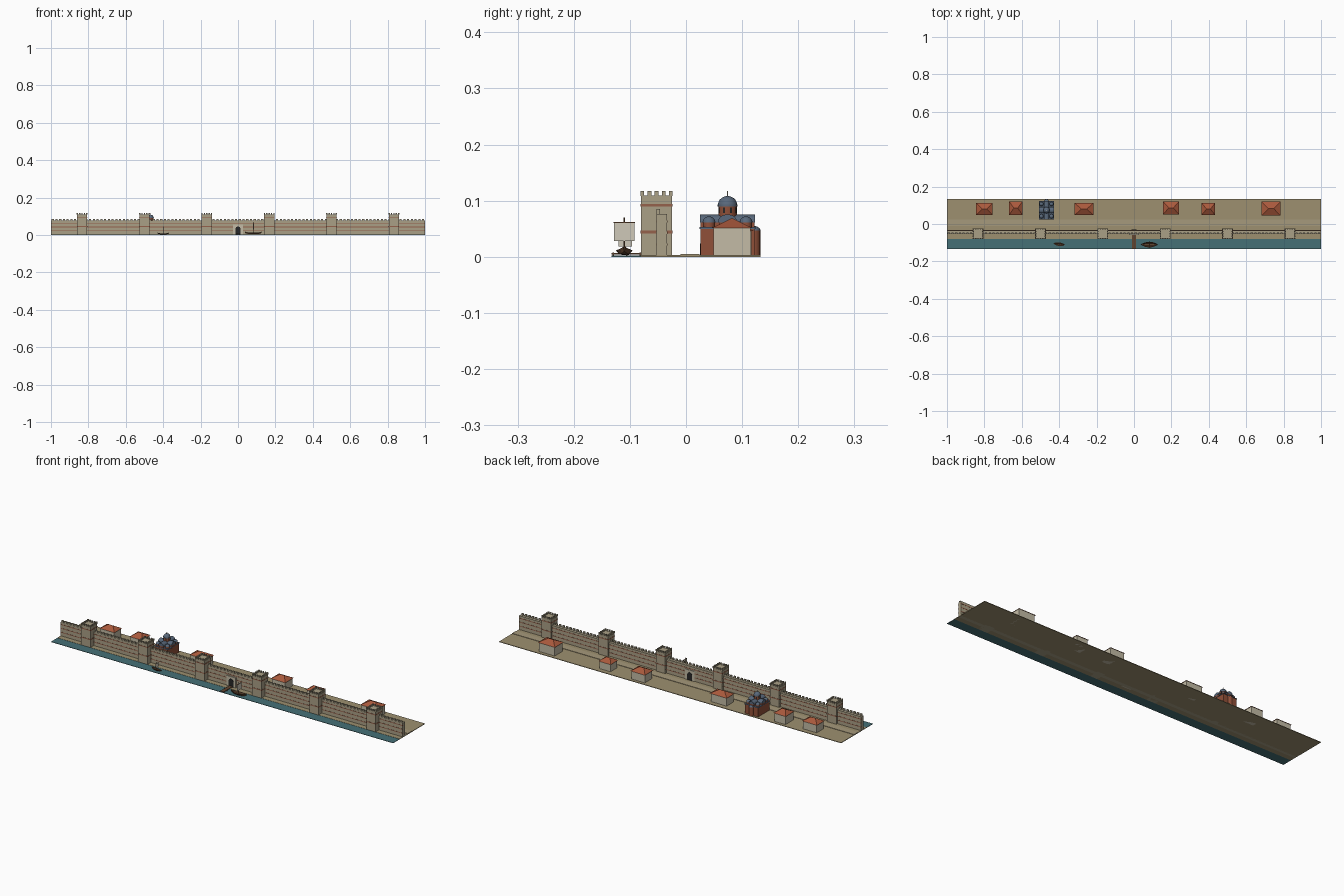
import bpy, bmesh, math
from mathutils import Matrix

if "Cube" in bpy.data.objects:
    bpy.data.objects.remove(bpy.data.objects["Cube"])


def mat(name, r, g, b):
    m = bpy.data.materials.new(name)
    m.diffuse_color = (r, g, b, 1)
    m.use_nodes = True
    m.node_tree.nodes["Principled BSDF"].inputs["Base Color"].default_value = m.diffuse_color
    return m


STONE = mat("stone", .40, .35, .24)
PALE = mat("pale_stone", .55, .50, .38)
BAND = mat("brick_band", .30, .12, .07)
BRICK = mat("brick", .28, .08, .04)
TILE = mat("roof_tile", .40, .10, .045)
LEAD = mat("lead_roof", .10, .14, .20)
EARTH = mat("earth", .34, .28, .16)
ROAD = mat("road", .38, .32, .20)
SEA = mat("sea", .06, .16, .18)
WOOD = mat("wood", .12, .06, .03)
CLOTH = mat("sailcloth", .62, .58, .48)
DARK = mat("dark_opening", .02, .02, .02)


def finish(name, bm, m, smooth=False):
    bmesh.ops.recalc_face_normals(bm, faces=bm.faces)
    me = bpy.data.meshes.new(name)
    bm.to_mesh(me)
    bm.free()
    ob = bpy.data.objects.new(name, me)
    bpy.context.collection.objects.link(ob)
    me.materials.append(m)
    if smooth:
        bpy.ops.object.select_all(action='DESELECT')
        ob.select_set(True)
        bpy.context.view_layer.objects.active = ob
        bpy.ops.object.shade_smooth_by_angle(angle=math.radians(35))
    return ob


def boxes(name, lst, m):
    """One object from many (x0, x1, y0, y1, z0, z1) boxes."""
    bm = bmesh.new()
    for x0, x1, y0, y1, z0, z1 in lst:
        bmesh.ops.create_cube(bm, size=1, matrix=Matrix.Translation(
            ((x0 + x1) / 2, (y0 + y1) / 2, (z0 + z1) / 2)) @ Matrix.Diagonal((x1 - x0, y1 - y0, z1 - z0, 1)))
    return finish(name, bm, m)


def cyl(name, x, y, z0, z1, r, m, n=16):
    bm = bmesh.new()
    bmesh.ops.create_cone(bm, cap_ends=True, segments=n, radius1=r, radius2=r, depth=z1 - z0,
                          matrix=Matrix.Translation((x, y, (z0 + z1) / 2)))
    return finish(name, bm, m, True)


def dome(name, x, y, z, r, h, m=LEAD):
    bm = bmesh.new()
    bmesh.ops.create_uvsphere(bm, u_segments=16, v_segments=10, radius=1)
    bmesh.ops.bisect_plane(bm, geom=bm.verts[:] + bm.edges[:] + bm.faces[:], plane_co=(0, 0, 0),
                           plane_no=(0, 0, 1), clear_inner=True)
    bm.transform(Matrix.Translation((x, y, z)) @ Matrix.Diagonal((r, r, h, 1)))
    return finish(name, bm, m, True)


def arch(name, cx, cy, w, z0, spring, rise, length, m, along='Y'):
    """Arch-topped prism centred on (cx, cy), running along X or Y."""
    pts = [(-w / 2, z0), (w / 2, z0)]
    pts += [(w / 2 * math.cos(a), spring + rise * math.sin(a)) for a in (math.pi * i / 12 for i in range(13))]
    bm = bmesh.new()
    f = bm.faces.new([bm.verts.new((u, -length / 2, z)) for u, z in pts])
    r = bmesh.ops.extrude_face_region(bm, geom=[f])
    bmesh.ops.translate(bm, verts=[v for v in r['geom'] if isinstance(v, bmesh.types.BMVert)], vec=(0, length, 0))
    bmesh.ops.remove_doubles(bm, verts=bm.verts, dist=1e-6)
    rot = Matrix.Rotation(math.pi / 2, 4, 'Z') if along == 'X' else Matrix()
    bm.transform(Matrix.Translation((cx, cy, 0)) @ rot)
    return finish(name, bm, m)


def hip_roof(name, x, y, w, d, z, h):
    bm = bmesh.new()
    base = [bm.verts.new((x + sx * w / 2, y + sy * d / 2, z)) for sx, sy in ((-1, -1), (1, -1), (1, 1), (-1, 1))]
    k = w * .14
    a, b = bm.verts.new((x - k, y, z + h)), bm.verts.new((x + k, y, z + h))
    for f in (base, [base[0], base[1], b, a], [base[1], base[2], b], [base[2], base[3], a, b], [base[3], base[0], a]):
        bm.faces.new(f)
    return finish(name, bm, TILE)


# Ground, road and sea
boxes("ground", [(-1, 1, -.08, .133, 0, .003)], EARTH)
boxes("sea", [(-1, 1, -.133, -.08, 0, .002)], SEA)
boxes("road", [(-1, 1, -.010, .024, .002, .005)], ROAD)

# Curtain wall with brick bands and battlements
boxes("wall", [(-1, 1, -.053, -.034, 0, .076)], STONE)
boxes("wall_bands", [(-1, 1, -.0537, -.0333, z - .002, z + .002) for z in (.022, .043, .063)], BAND)
boxes("wall_merlons", [(-1 + .02 * i + .004, -1 + .02 * i + .015, -.053, -.046, .076, .085) for i in range(100)], STONE)

# Six square towers
T, CY = .0275, -.0525
body, bands, merlons = [], [], []
for i in range(6):
    x = -.8335 + i * .3334
    body.append((x - T, x + T, CY - T, CY + T, 0, .109))
    for z in (.044, .092):
        bands.append((x - T - .0008, x + T + .0008, CY - T - .0008, CY + T + .0008, z - .0025, z + .0025))
    for a in range(5):
        for b in range(5):
            if a in (0, 4) or b in (0, 4):
                mx, my = x + (a - 2) * .0127, CY + (b - 2) * .0127
                merlons.append((mx - .0033, mx + .0033, my - .0033, my + .0033, .108, .1175))
boxes("towers", body, STONE)
boxes("tower_bands", bands, BAND)
boxes("tower_merlons", merlons, STONE)

# Sea gate
boxes("gate_surround", [(-.027, .027, -.058, -.031, 0, .056)], PALE)
arch("gate_opening", 0, -.0445, .028, .001, .031, .014, .029, DARK)

# Jetty
boxes("jetty_deck", [(-.010, .010, -.133, -.058, .004, .007)], WOOD)
boxes("jetty_posts", [(s * .009 - .0015, s * .009 + .0015, y, y + .003, 0, .008)
                      for s in (-1, 1) for y in (-.131, -.107, -.083)], WOOD)


# Boats with mast and cross-set sail
def boat(tag, x, y, L, W, s, angle, sail):
    bm = bmesh.new()
    rings = []
    for i in range(9):
        t = -1 + i / 4
        w = W / 2 * max(.08, 1 - abs(t) ** 2.2)
        up = .006 * s * abs(t) ** 3
        prof = ((-1, .011), (-.6, .003), (.6, .003), (1, .011), (.75, .011), (.4, .006), (-.4, .006), (-.75, .011))
        rings.append([bm.verts.new((t * L / 2, u * w, .001 + z * s + up)) for u, z in prof])
    for a, b in zip(rings, rings[1:]):
        for j in range(8):
            k = (j + 1) % 8
            bm.faces.new((a[j], a[k], b[k], b[j]))
    bm.faces.new(rings[0])
    bm.faces.new(rings[-1])
    bm.transform(Matrix.Translation((x, y, 0)) @ Matrix.Rotation(angle, 4, 'Z'))
    finish(tag + "_hull", bm, WOOD)
    cyl(tag + "_mast", x, y, .004, .070 * s, .0017 * s, WOOD, 8)
    if sail:
        boxes(tag + "_yard", [(x + .001, x + .003, y - .019 * s, y + .019 * s, .060 * s, .062 * s)], WOOD)
        boxes(tag + "_sail", [(x + .002, x + .003, y - .0185 * s, y + .0185 * s, .028 * s, .060 * s)], CLOTH)


boat("trading_boat", .082, -.110, .088, .030, 1, 0, True)
boat("fishing_boat", -.40, -.108, .060, .019, .65, -.12, True)

# Town houses with hipped roofs (x, y, roof width, roof depth, wall height)
for i, (x, y, w, d, h) in enumerate([(-.80, .08, .088, .064, .045), (-.632, .085, .072, .073, .048),
                                     (-.267, .08, .100, .064, .047), (.198, .086, .086, .070, .046),
                                     (.398, .08, .072, .064, .043), (.733, .082, .100, .074, .051)]):
    boxes(f"house_{i + 1}", [(x - w / 2 + .004, x + w / 2 - .004, y - d / 2 + .004, y + d / 2 - .004, 0, h)], PALE)
    hip_roof(f"house_roof_{i + 1}", x, y, w, d, h, .018)

# Domed cross-in-square church
X, Y = -.468, .074
boxes("church_body", [(X - .039, X + .039, Y - .048, Y + .048, 0, .050)], BRICK)
boxes("church_eaves", [(X - .041, X + .041, Y - .050, Y + .050, .050, .053)], LEAD)
arch("church_nave", X, Y, .026, .045, .062, .010, .097, BRICK)
arch("church_transept", X, Y, .030, .045, .062, .010, .079, BRICK, 'X')
arch("nave_vault_roof", X, Y, .029, .061, .064, .0115, .098, LEAD)
arch("transept_vault_roof", X, Y, .033, .061, .064, .0115, .080, LEAD, 'X')
for sx in (-1, 1):
    for sy in (-1, 1):
        cx, cy = X + sx * .027, Y + sy * .033
        cyl("corner_drum", cx, cy, .052, .061, .0105, BRICK)
        dome("corner_dome", cx, cy, .061, .0115, .011)
cyl("main_drum", X, Y, .060, .091, .0165, BRICK)
boxes("drum_cornice", [], LEAD).hide_render = True
cyl("main_cornice", X, Y, .090, .093, .018, LEAD)
dome("main_dome", X, Y, .092, .0172, .0165)
# Drum windows
bm = bmesh.new()
for i in range(8):
    bmesh.ops.create_cube(bm, size=1, matrix=Matrix.Translation((X, Y, .083)) @ Matrix.Rotation(
        math.pi * (i + .5) / 4, 4, 'Z') @ Matrix.Translation((.016, 0, 0)) @ Matrix.Diagonal((.002, .004, .010, 1)))
finish("drum_windows", bm, DARK)
# Finial cross
boxes("finial", [(X - .0006, X + .0006, Y - .0006, Y + .0006, .107, .117),
                 (X - .0025, X + .0025, Y - .0006, Y + .0006, .113, .1142)], PALE)
# Apse at the back, and side doorways
cyl("apse", X, .120, 0, .047, .0125, BRICK)
dome("apse_dome", X, .120, .047, .0128, .008)
arch("front_door", X, Y - .048, .012, .001, .018, .006, .002, DARK)
